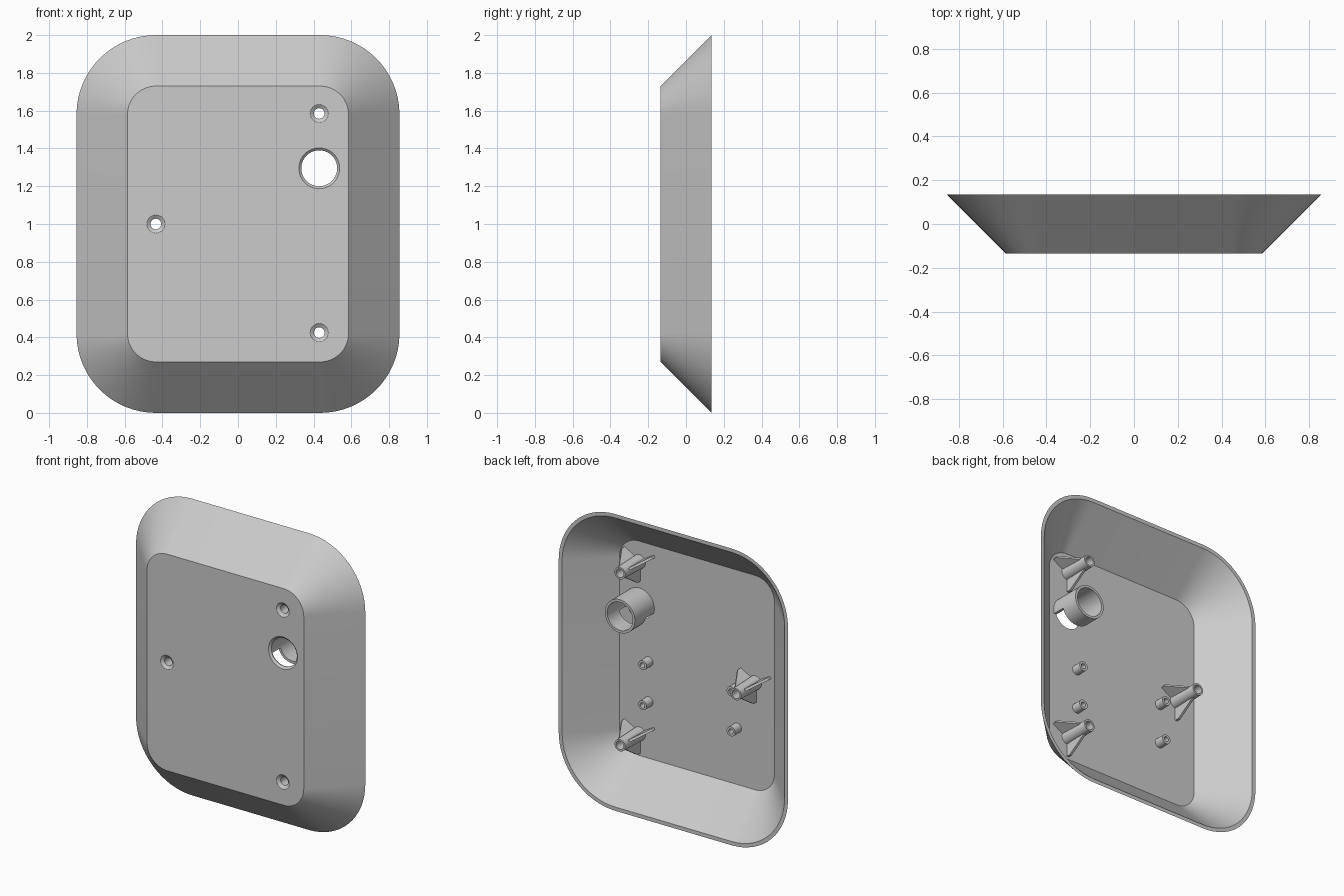
import bpy, bmesh, math
from math import cos, sin, pi
from mathutils import Matrix

cube = bpy.data.objects.get("Cube")
if cube:
    bpy.data.objects.remove(cube, do_unlink=True)

FRONT, BACK, WALL = -0.135, 0.135, 0.018
FLOOR = FRONT + WALL

grey = bpy.data.materials.new("light grey plastic")
grey.use_nodes = True
colour = (0.6, 0.6, 0.6, 1)
grey.diffuse_color = colour
grey.node_tree.nodes["Principled BSDF"].inputs["Base Color"].default_value = colour


def make(name, bm):
    """Turn a bmesh into a named grey object."""
    bmesh.ops.recalc_face_normals(bm, faces=bm.faces)
    mesh = bpy.data.meshes.new(name)
    bm.to_mesh(mesh)
    bm.free()
    mesh.materials.append(grey)
    obj = bpy.data.objects.new(name, mesh)
    bpy.context.collection.objects.link(obj)
    return obj


def select(obj):
    bpy.ops.object.select_all(action='DESELECT')
    obj.select_set(True)
    bpy.context.view_layer.objects.active = obj


def smooth(obj):
    select(obj)
    bpy.ops.object.shade_smooth_by_angle(angle=math.radians(30))


def loft(bm, rings, closed=False):
    """Bridge equal rings of points; cap the ends unless closed."""
    loops = [[bm.verts.new(p) for p in ring] for ring in rings]
    n = len(loops[0])
    pairs = list(zip(loops, loops[1:]))
    if closed:
        pairs.append((loops[-1], loops[0]))
    else:
        bm.faces.new(loops[0])
        bm.faces.new(loops[-1])
    for a, b in pairs:
        for i in range(n):
            j = (i + 1) % n
            bm.faces.new((a[i], a[j], b[j], b[i]))


def lathe(name, profile, x, z, closed=True, n=40):
    """Revolve (radius, y) points around a y-parallel axis."""
    bm = bmesh.new()
    loft(bm, [[(x + r * cos(2 * pi * i / n), y, z + r * sin(2 * pi * i / n))
               for i in range(n)] for r, y in profile], closed)
    return make(name, bm)


def tube(name, x, z, outer, inner, end, tip=None):
    tip = tip or outer
    start = FLOOR - 0.003
    return lathe(name, [(outer, start), (tip, end), (inner, end), (inner, start)], x, z)


def cut(obj, cutter):
    mod = obj.modifiers.new("cut", 'BOOLEAN')
    mod.operation, mod.solver, mod.object = 'DIFFERENCE', 'EXACT', cutter
    select(obj)
    bpy.ops.object.modifier_apply(modifier=mod.name)
    bpy.data.objects.remove(cutter, do_unlink=True)


def rounded(inset, y, steps=16):
    """Rounded rectangle, inset from the rim outline."""
    r = 0.42 - inset
    pts = []
    for k, (sx, sz) in enumerate(((1, 1), (-1, 1), (-1, -1), (1, -1))):
        for i in range(steps + 1):
            a = (k + i / steps) * pi / 2
            pts.append((sx * 0.435 + r * cos(a), y, 1 + sz * 0.58 + r * sin(a)))
    return pts


# Dished cover with a bevelled skirt
bm = bmesh.new()
loft(bm, [rounded(0.27, FRONT), rounded(0, BACK),
          rounded(WALL * 1.414, BACK), rounded(0.27 + WALL * 0.414, FLOOR)])
cover = make("cover", bm)

screws = ((0.43, 1.585), (0.43, 0.425), (-0.435, 1.0))
port = (0.43, 1.295)


def drill(x, z, wide, narrow, depth):
    profile = [(wide, FRONT - 0.02), (wide, FRONT), (narrow, FRONT + depth), (narrow, FLOOR + 0.02)]
    cut(cover, lathe("drill", profile, x, z, closed=False))


for x, z in screws:
    drill(x, z, 0.048, 0.028, 0.014)
drill(*port, 0.108, 0.095, 0.012)
smooth(cover)

# Port tube, with a slot in its underside next to the floor
port_tube = tube("port_tube", *port, 0.112, 0.095, 0.09)
bm = bmesh.new()
bmesh.ops.create_cube(bm, size=1, matrix=Matrix.Translation((port[0], FLOOR + 0.02, port[1] - 0.13))
                      @ Matrix.Diagonal((0.3, 0.13, 0.2, 1)))
cut(port_tube, make("slot", bm))
smooth(port_tube)

# Screw bosses, each with three tapering fins
for n, (x, z) in enumerate(screws, 1):
    smooth(tube(f"screw_boss_{n}", x, z, 0.046, 0.028, 0.09, tip=0.04))
    for f in range(3):
        a = pi / 6 + f * 2 * pi / 3
        outline = [(0.034, FLOOR - 0.003), (0.13, FLOOR - 0.003),
                   (0.13, FLOOR + 0.03), (0.044, 0.045), (0.034, 0.045)]
        bm = bmesh.new()
        loft(bm, [[(x + r * cos(a) - t * sin(a), y, z + r * sin(a) + t * cos(a))
                   for r, y in outline] for t in (-0.008, 0.008)])
        make(f"boss_{n}_fin_{f + 1}", bm)

# Small hollow mounting pegs
for x in (0.36, -0.30):
    for z in (0.66, 0.93):
        side = "left" if x > 0 else "right"
        level = "upper" if z > 0.8 else "lower"
        smooth(tube(f"{side}_{level}_peg", x, z, 0.032, 0.017, -0.05))
